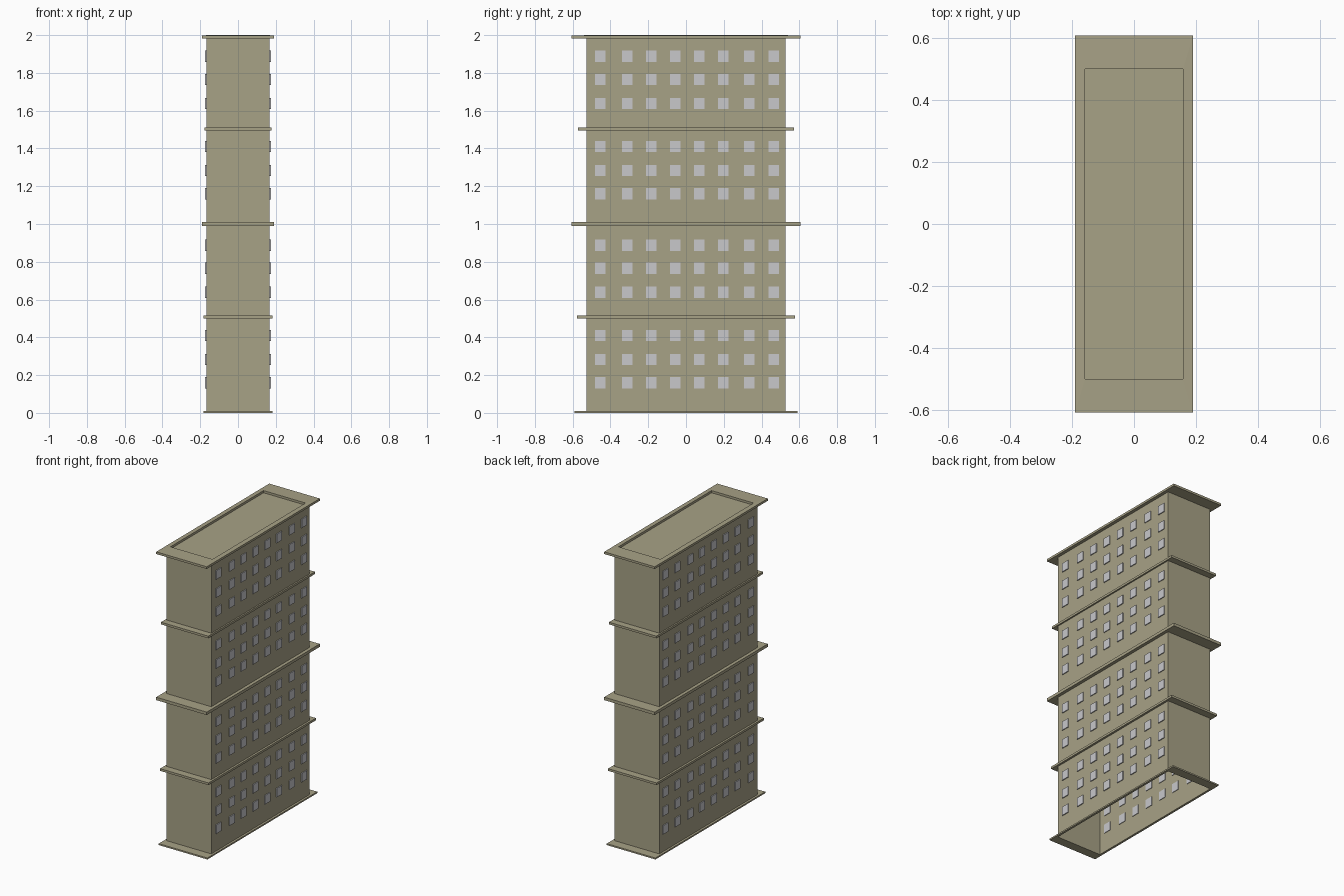
import bpy, bmesh
from mathutils import Matrix, Vector

cube = bpy.data.objects.get("Cube")
if cube:
    bpy.data.objects.remove(cube, do_unlink=True)


def material(name, rgb):
    m = bpy.data.materials.new(name)
    m.use_nodes = True
    m.diffuse_color = (*rgb, 1)
    m.node_tree.nodes["Principled BSDF"].inputs["Base Color"].default_value = (*rgb, 1)
    return m


stone = material("sandy stone", (0.39, 0.36, 0.24))
glass = material("pale window grey", (0.58, 0.58, 0.60))


def finish(bm, name, mat):
    mesh = bpy.data.meshes.new(name)
    bmesh.ops.recalc_face_normals(bm, faces=bm.faces)
    bm.to_mesh(mesh)
    bm.free()
    mesh.materials.append(mat)
    obj = bpy.data.objects.new(name, mesh)
    bpy.context.collection.objects.link(obj)
    return obj


def loft(name, profile, closed=False, cap=False):
    """Join rectangles given as (half x, half y, z) into one surface."""
    bm = bmesh.new()
    loops = [[bm.verts.new((sx * x, sy * y, z))
              for sx, sy in ((-1, -1), (1, -1), (1, 1), (-1, 1))]
             for x, y, z in profile]
    pairs = list(zip(loops, loops[1:]))
    if closed:
        pairs.append((loops[-1], loops[0]))
    for a, b in pairs:
        for i in range(4):
            j = (i + 1) % 4
            bm.faces.new((a[i], a[j], b[j], b[i]))
    if cap:
        bm.faces.new(loops[-1])
    return finish(bm, name, stone)


WALL_X, WALL_Y = 0.168, 0.527

# Hollow shell, open at the bottom
loft("walls", [(WALL_X, WALL_Y, 0), (WALL_X, WALL_Y, 1.985)])

# Projecting ledges around the shell
for name, x, y, low, high in (
        ("base_ledge", 0.183, 0.59, 0, 0.01),
        ("lower_ledge", 0.182, 0.577, 0.5, 0.515),
        ("middle_ledge", 0.19, 0.607, 0.99, 1.01),
        ("upper_ledge", 0.178, 0.573, 1.495, 1.51)):
    loft(name, [(x, y, low), (x, y, high), (WALL_X, WALL_Y, high),
                (WALL_X, WALL_Y, low)], closed=True)

# Roof cornice with a sunken flat roof
loft("roof", [(WALL_X, WALL_Y, 1.983), (0.19, 0.607, 1.983), (0.19, 0.607, 1.998),
              (0.158, 0.5, 2), (0.158, 0.5, 1.985)], cap=True)

# Window grid on both long walls
columns = (-0.453, -0.31, -0.183, -0.056, 0.071, 0.198, 0.335, 0.465)
rows = (0.16, 0.283, 0.41, 0.638, 0.765, 0.888)
for side, name in ((1, "left_windows"), (-1, "right_windows")):
    bm = bmesh.new()
    for y in columns:
        for row in rows:
            for z in (row, row + 1):
                place = Matrix.Translation(Vector((side * (WALL_X + 0.001), y, z)))
                size = Matrix.Diagonal((0.01, 0.056, 0.06, 1))
                bmesh.ops.create_cube(bm, size=1, matrix=place @ size)
    finish(bm, name, glass)
